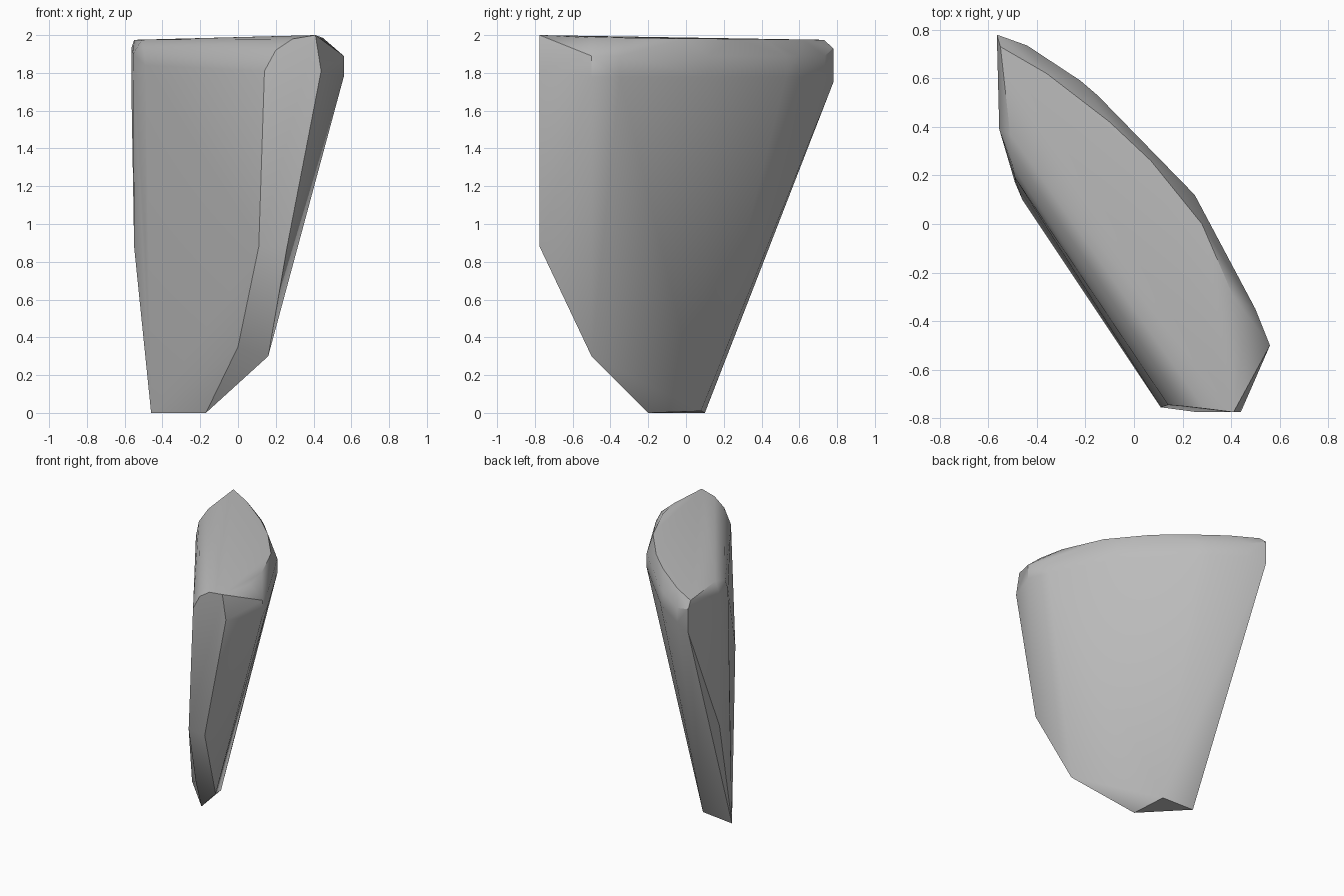
import bpy, bmesh, math

cube = bpy.data.objects.get("Cube")
if cube:
    bpy.data.objects.remove(cube, do_unlink=True)

stone = bpy.data.materials.new("stone_grey")
stone.use_nodes = True
GREY = (0.5, 0.5, 0.5, 1)
stone.diffuse_color = GREY
stone.node_tree.nodes["Principled BSDF"].inputs["Base Color"].default_value = GREY

# Corners of the slab, grouped by region
foot = [(-.17, -.2, 0), (-.46, .1, 0), (-.2, .08, .01)]
narrow_end = [(.16, -.5, .3), (0, -.51, .35), (.26, -.775, .88), (.11, -.755, .88),
              (.44, -.775, 1.81), (.14, -.745, 1.81), (.2, -.75, 1.92), (.29, -.76, 1.98),
              (.41, -.775, 2)]
far_end = [(-.55, .38, .88), (-.49, .17, .88), (-.49, .19, 1.84), (-.555, .39, 1.9),
           (-.5, .24, 1.93), (-.51, .37, 1.975), (-.565, .78, 1.75), (-.565, .78, 1.93),
           (-.55, .73, 1.975)]
rim = [(.45, -.5, 1.985), (.41, -.3, 1.985), (.28, 0, 1.982), (.07, .26, 1.98),
       (-.1, .42, 1.978), (-.36, .62, 1.976)]

# Curved back shoulder, rounded over two levels
shoulder = []
for x, y in [(.56, -.5), (.5, -.35), (.25, .12), (-.15, .53), (-.22, .59), (-.44, .735)]:
    shoulder += [(x, y, 1.78), (x, y, 1.89)]

# Rock slab: closed convex skin around the corners
bm = bmesh.new()
for p in foot + narrow_end + far_end + rim + shoulder:
    bm.verts.new(p)
hull = bmesh.ops.convex_hull(bm, input=bm.verts)
loose = {g for g in hull["geom_interior"] + hull["geom_unused"]
         if isinstance(g, bmesh.types.BMVert)}
bmesh.ops.delete(bm, geom=list(loose), context="VERTS")
bmesh.ops.dissolve_limit(bm, angle_limit=math.radians(1.5), verts=bm.verts, edges=bm.edges)
bmesh.ops.recalc_face_normals(bm, faces=bm.faces)
mesh = bpy.data.meshes.new("rock_slab")
bm.to_mesh(mesh)
bm.free()
mesh.materials.append(stone)
rock = bpy.data.objects.new("rock_slab", mesh)
bpy.context.collection.objects.link(rock)

# Soft curved sides, crisp main edges
bpy.ops.object.select_all(action="DESELECT")
rock.select_set(True)
bpy.context.view_layer.objects.active = rock
bpy.ops.object.shade_smooth_by_angle(angle=math.radians(35))
